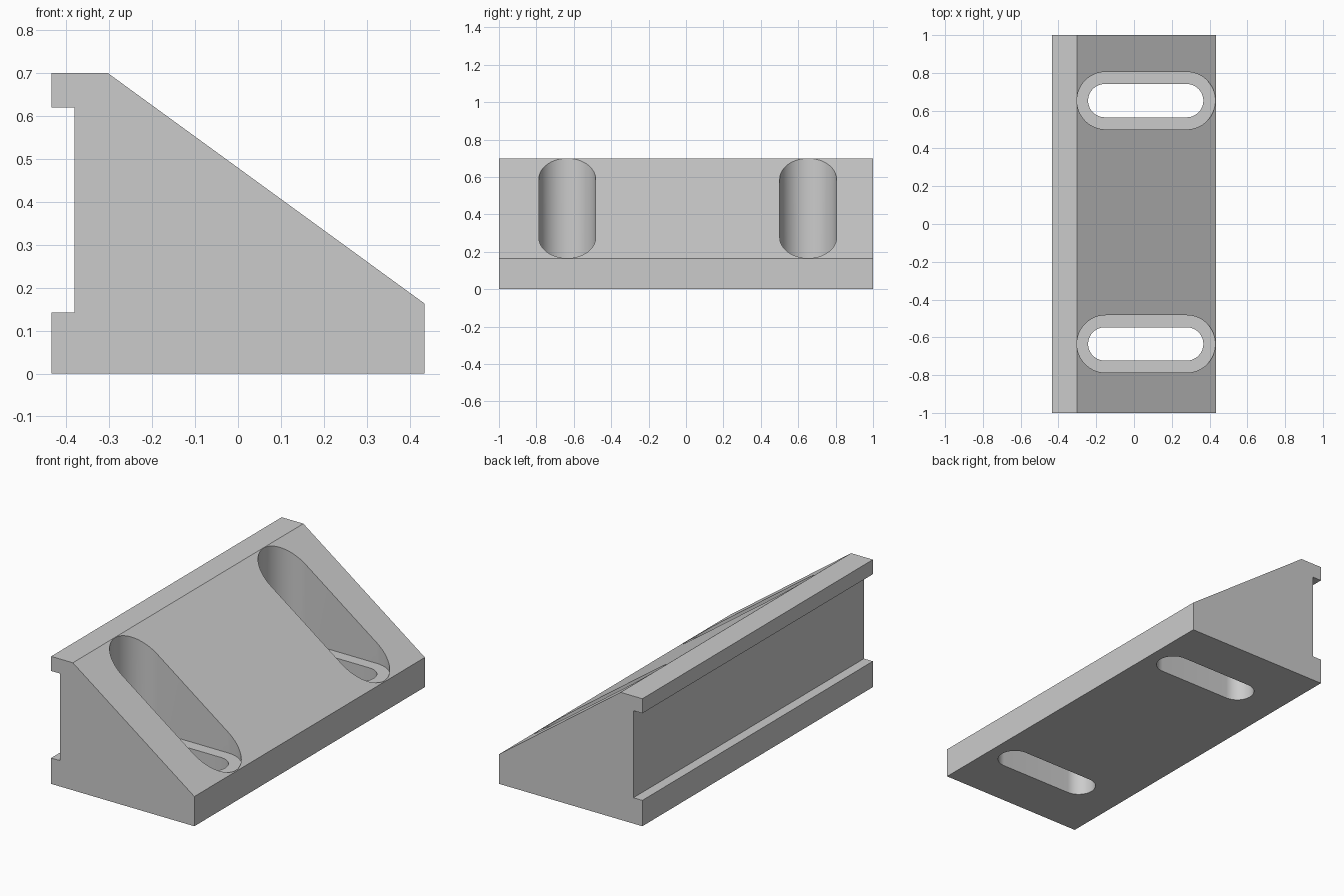
import bpy
import bmesh
import math

cube = bpy.data.objects.get("Cube")
if cube:
    bpy.data.objects.remove(cube, do_unlink=True)

grey = bpy.data.materials.new("light grey")
grey.use_nodes = True
grey.diffuse_color = (0.6, 0.6, 0.6, 1)
grey.node_tree.nodes["Principled BSDF"].inputs["Base Color"].default_value = grey.diffuse_color


def prism(name, points, offset):
    """Extrude a closed 3D outline along an offset vector."""
    bm = bmesh.new()
    face = bm.faces.new([bm.verts.new(p) for p in points])
    top = bmesh.ops.extrude_face_region(bm, geom=[face])["geom"]
    bmesh.ops.translate(bm, vec=offset, verts=[v for v in top if isinstance(v, bmesh.types.BMVert)])
    bmesh.ops.recalc_face_normals(bm, faces=bm.faces)
    mesh = bpy.data.meshes.new(name)
    bm.to_mesh(mesh)
    bm.free()
    mesh.materials.append(grey)
    obj = bpy.data.objects.new(name, mesh)
    bpy.context.collection.objects.link(obj)
    return obj


def slot(name, x0, x1, y, radius, z0, z1, steps=32):
    """Upright prism with a round-ended slot outline."""
    points = []
    for cx, start in ((x1 - radius, -math.pi / 2), (x0 + radius, math.pi / 2)):
        for i in range(steps + 1):
            a = start + math.pi * i / steps
            points.append((cx + radius * math.cos(a), y + radius * math.sin(a), z0))
    return prism(name, points, (0, 0, z1 - z0))


# Wedge body with a recessed channel along its upright back
profile = [(-0.435, 0), (0.435, 0), (0.435, 0.163), (-0.303, 0.7), (-0.435, 0.7),
           (-0.435, 0.62), (-0.381, 0.62), (-0.381, 0.142), (-0.435, 0.142)]
body = prism("wedge_body", [(x, -1, z) for x, z in profile], (0, 2, 0))

# Two stepped mounting slots: wide pocket above, narrow through slot below
cutters = []
for side, y in (("front", -0.635), ("rear", 0.653)):
    cutters.append(slot(side + "_pocket_cutter", -0.302, 0.431, y, 0.152, 0.163, 1))
    cutters.append(slot(side + "_through_cutter", -0.243, 0.367, y, 0.088, -0.2, 0.4))

bpy.ops.object.select_all(action="DESELECT")
body.select_set(True)
bpy.context.view_layer.objects.active = body
for cutter in cutters:
    cutter.hide_render = True
    mod = body.modifiers.new(cutter.name, "BOOLEAN")
    mod.operation = "DIFFERENCE"
    mod.solver = "EXACT"
    mod.object = cutter
    bpy.ops.object.modifier_apply(modifier=mod.name)
    bpy.data.objects.remove(cutter, do_unlink=True)

bpy.ops.object.shade_smooth_by_angle(angle=math.radians(25))
